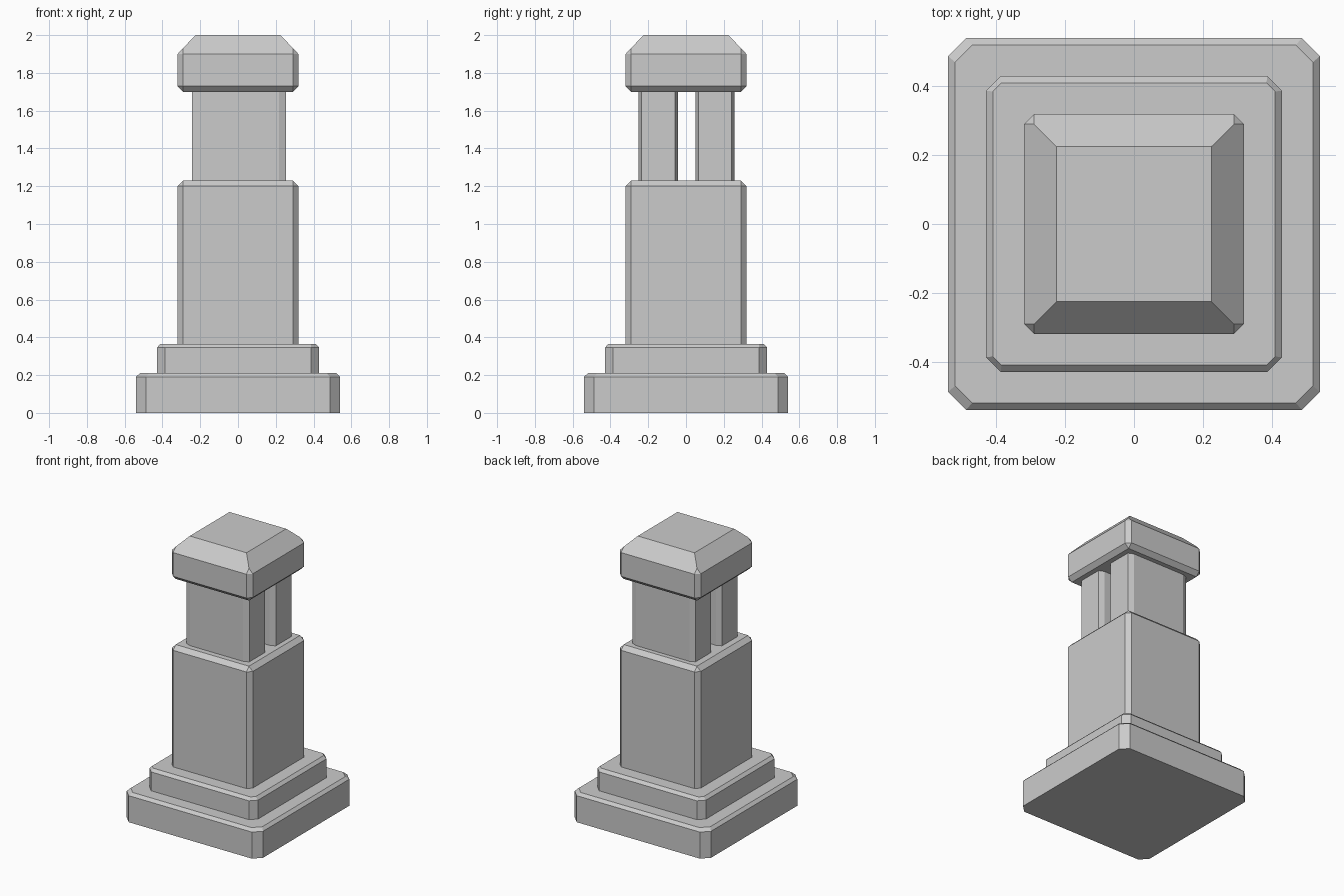
import bpy, bmesh

if "Cube" in bpy.data.objects:
    bpy.data.objects.remove(bpy.data.objects["Cube"])


def loft(name, sections, half_y=None, cut_y=None, location=(0, 0, 0)):
    """Stack corner-cut rectangles; each section is (half width, corner cut, z)."""
    bm = bmesh.new()
    rings = []
    for h, c, z in sections:
        k = h if half_y is None else half_y
        d = c if cut_y is None else cut_y
        pts = [(h, -k + d), (h, k - d), (h - c, k), (-h + c, k),
               (-h, k - d), (-h, -k + d), (-h + c, -k), (h - c, -k)]
        rings.append([bm.verts.new((x, y, z)) for x, y in pts])
    for a, b in zip(rings, rings[1:]):
        for i in range(8):
            j = (i + 1) % 8
            bm.faces.new((a[i], a[j], b[j], b[i]))
    bm.faces.new(rings[0][::-1])
    bm.faces.new(rings[-1])
    # sections with zero corner cut collapse to plain squares
    bmesh.ops.remove_doubles(bm, verts=bm.verts[:], dist=0.0005)
    bmesh.ops.recalc_face_normals(bm, faces=bm.faces[:])
    mesh = bpy.data.meshes.new(name)
    bm.to_mesh(mesh)
    bm.free()
    obj = bpy.data.objects.new(name, mesh)
    obj.location = location
    bpy.context.collection.objects.link(obj)
    return obj


# Stepped base
loft("base_slab", [(0.54, 0.052, 0), (0.54, 0.052, 0.19), (0.52, 0.05, 0.21)])
loft("base_step", [(0.43, 0.043, 0.21), (0.43, 0.043, 0.345), (0.41, 0.025, 0.365)])

# Main shaft with bevelled shoulder
loft("shaft", [(0.32, 0.03, 0.365), (0.32, 0.03, 1.20), (0.29, 0, 1.23)])

# Pair of upright slabs with a gap between them
for name, y in (("front_upright", -0.147), ("back_upright", 0.153)):
    loft(name, [(0.249, 0.038, 1.23), (0.249, 0.038, 1.70)],
         half_y=0.104, cut_y=0.016, location=(0.005, y, 0))

# Cap with bevelled underside and hipped top
loft("cap", [(0.29, 0, 1.70), (0.32, 0.03, 1.73), (0.32, 0.03, 1.90),
             (0.29, 0, 1.9316), (0.225, 0, 2.0)])
